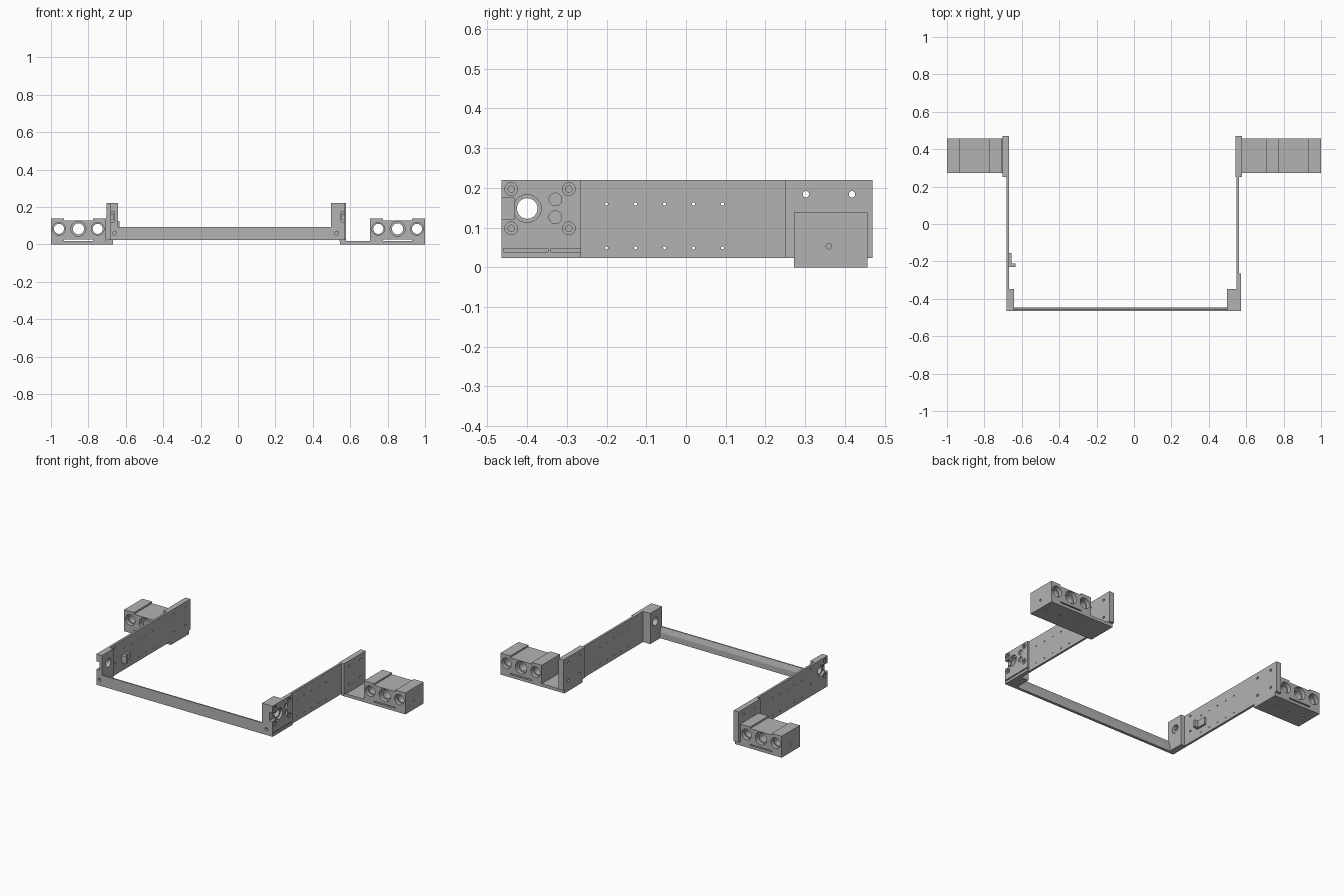
import bpy, bmesh, math
from mathutils import Matrix, Vector

old = bpy.data.objects.get("Cube")
if old:
    bpy.data.objects.remove(old, do_unlink=True)

grey = bpy.data.materials.new("plain_grey")
grey.use_nodes = True
GREY = (0.45, 0.45, 0.45, 1)
grey.diffuse_color = GREY
grey.node_tree.nodes["Principled BSDF"].inputs["Base Color"].default_value = GREY


def add_box(bm, x, y, z):
    lo, hi = Vector((x[0], y[0], z[0])), Vector((x[1], y[1], z[1]))
    m = Matrix.Translation((lo + hi) / 2) @ Matrix.Diagonal((*(hi - lo), 1))
    bmesh.ops.create_cube(bm, size=1, matrix=m)


def add_rod(bm, axis, centre, radius, depth):
    turn = {"x": Matrix.Rotation(math.pi / 2, 4, "Y"),
            "y": Matrix.Rotation(math.pi / 2, 4, "X"),
            "z": Matrix.Identity(4)}[axis]
    bmesh.ops.create_cone(bm, cap_ends=True, segments=32, radius1=radius, radius2=radius,
                          depth=depth, matrix=Matrix.Translation(centre) @ turn)


def make(name, bm):
    bmesh.ops.recalc_face_normals(bm, faces=bm.faces)
    mesh = bpy.data.meshes.new(name)
    bm.to_mesh(mesh)
    bm.free()
    mesh.materials.append(grey)
    ob = bpy.data.objects.new(name, mesh)
    bpy.context.collection.objects.link(ob)
    return ob


def box(name, x, y, z):
    bm = bmesh.new()
    add_box(bm, x, y, z)
    return make(name, bm)


def activate(ob):
    bpy.ops.object.select_all(action="DESELECT")
    ob.select_set(True)
    bpy.context.view_layer.objects.active = ob


def cut(ob, bm):
    """Subtract every solid in bm from the part, then shade it."""
    cutter = make("cutter", bm)
    cutter.hide_render = True
    mod = ob.modifiers.new("cut", "BOOLEAN")
    mod.operation, mod.solver, mod.use_self = "DIFFERENCE", "EXACT", True
    mod.object = cutter
    activate(ob)
    bpy.ops.object.modifier_apply(modifier=mod.name)
    bpy.data.objects.remove(cutter, do_unlink=True)
    bpy.ops.object.shade_smooth_by_angle(angle=math.radians(30))


LOW, TOP = 0.023, 0.22
BORE = (-0.40, 0.148)
SCREWS = [(y, z) for y in (-0.44, -0.295) for z in (0.098, 0.197)]

# Side specific x ranges: thin plate, end plate, corner block
sides = {
    "left": (1, (0.548, 0.561), (0.543, 0.578), (0.497, 0.572)),
    "right": (-1, (-0.682, -0.668), (-0.703, -0.668), (-0.682, -0.642)),
}

for side, (s, plate_x, end_x, corner_x) in sides.items():
    mid = sum(plate_x) / 2

    # Long side plate with two rows of pin holes
    plate = box(side + "_side_plate", plate_x, (-0.347, 0.25), (LOW, TOP))
    bm = bmesh.new()
    for i in range(5):
        for z in (0.049, 0.159):
            add_rod(bm, "x", (mid, -0.2 + 0.073 * i, z), 0.004, 0.2)
    if s < 0:
        for y, z in SCREWS[2:]:
            add_rod(bm, "x", (mid, y, z), 0.007, 0.2)
    cut(plate, bm)

    # Rear end plate with four bolt holes
    end = box(side + "_end_plate", end_x, (0.25, 0.47), (LOW, TOP))
    bm = bmesh.new()
    for y in (0.302, 0.418):
        for z in (0.07, 0.184):
            add_rod(bm, "x", (mid, y, z), 0.008, 0.2)
    cut(end, bm)

    # Front corner block with shaft bore, front notch and front screw hole
    corner = box(side + "_corner_block", corner_x, (-0.465, -0.347), (LOW, TOP))
    bm = bmesh.new()
    outer = corner_x[1] if s > 0 else corner_x[0]
    add_rod(bm, "x", (outer, *BORE), 0.026, 0.4)
    add_rod(bm, "x", (outer, *BORE), 0.035, 0.03)
    add_box(bm, sorted((outer + s * 0.02, outer - s * 0.022)), (-0.5, -0.432), (0.121, 0.174))
    screw_x = 0.527 if s > 0 else -0.66
    add_rod(bm, "y", (screw_x, -0.465, 0.06), 0.010, 0.03)
    for y, z in SCREWS[:2]:
        add_rod(bm, "x", (outer, y, z), 0.016, 0.012)
        add_rod(bm, "x", (outer, y, z), 0.008, 0.05)
    if s > 0:
        add_box(bm, (outer - 0.006, outer + 0.02), (-0.46, -0.3), (0.039, 0.047))
    cut(corner, bm)

    # Rear socket block, bored through in three places
    def span(a, b):
        return sorted((s * a, s * b))
    block = box(side + "_socket_block", span(0.706, 1.0), (0.272, 0.457), (0, 0.138))
    bm = bmesh.new()
    for x, bore, rim in ((0.75, 0.027, 0.034), (0.853, 0.030, 0.040), (0.957, 0.027, 0.034)):
        add_rod(bm, "y", (s * x, 0.365, 0.083), bore, 0.4)
        for y in (0.272, 0.457):
            add_rod(bm, "y", (s * x, y, 0.083), rim, 0.05)
        add_rod(bm, "z", (s * x, 0.36, 0), 0.007, 0.04)
    add_box(bm, span(0.776, 0.93), (0.2, 0.5), (0.127, 0.2))
    add_box(bm, span(0.776, 0.93), (0.2, 0.5), (0.019, 0.026))
    add_rod(bm, "x", (s * 1.0, 0.36, 0.053), 0.007, 0.04)
    cut(block, bm)

    # Thin foot joining the socket block to the end plate
    inner = 0.545 if s > 0 else 0.668
    box(side + "_foot_plate", span(inner, 0.706), (0.272, 0.457), (0, 0.019))
    box(side + "_foot_riser", sorted(end_x), (0.272, 0.457), (0.019, LOW))

# Thickened outer cover on the left front corner
cover = box("left_corner_cover", (0.548, 0.572), (-0.347, -0.265), (LOW, TOP))
bm = bmesh.new()
for y, z in SCREWS[2:]:
    add_rod(bm, "x", (0.572, y, z), 0.016, 0.012)
    add_rod(bm, "x", (0.572, y, z), 0.008, 0.1)
for z in (0.126, 0.171):
    add_rod(bm, "x", (0.572, -0.329, z), 0.016, 0.02)
add_box(bm, (0.566, 0.6), (-0.34, -0.2), (0.039, 0.047))
cut(cover, bm)

# Front crossbar: upright strip with a sloped upper back
profile = [(-0.465, LOW), (-0.447, LOW), (-0.447, 0.06), (-0.457, 0.094), (-0.465, 0.094)]
bm = bmesh.new()
face = bm.faces.new([bm.verts.new((-0.642, y, z)) for y, z in profile])
new = bmesh.ops.extrude_face_region(bm, geom=[face])["geom"]
bmesh.ops.translate(bm, vec=(1.139, 0, 0), verts=[v for v in new if isinstance(v, bmesh.types.BMVert)])
make("front_crossbar", bm)

# Small angled tab inside the right side plate
box("tab_base", (-0.668, -0.655), (-0.23, -0.155), (0.08, 0.125))
box("tab_lip", (-0.655, -0.633), (-0.23, -0.212), (0.08, 0.125))
